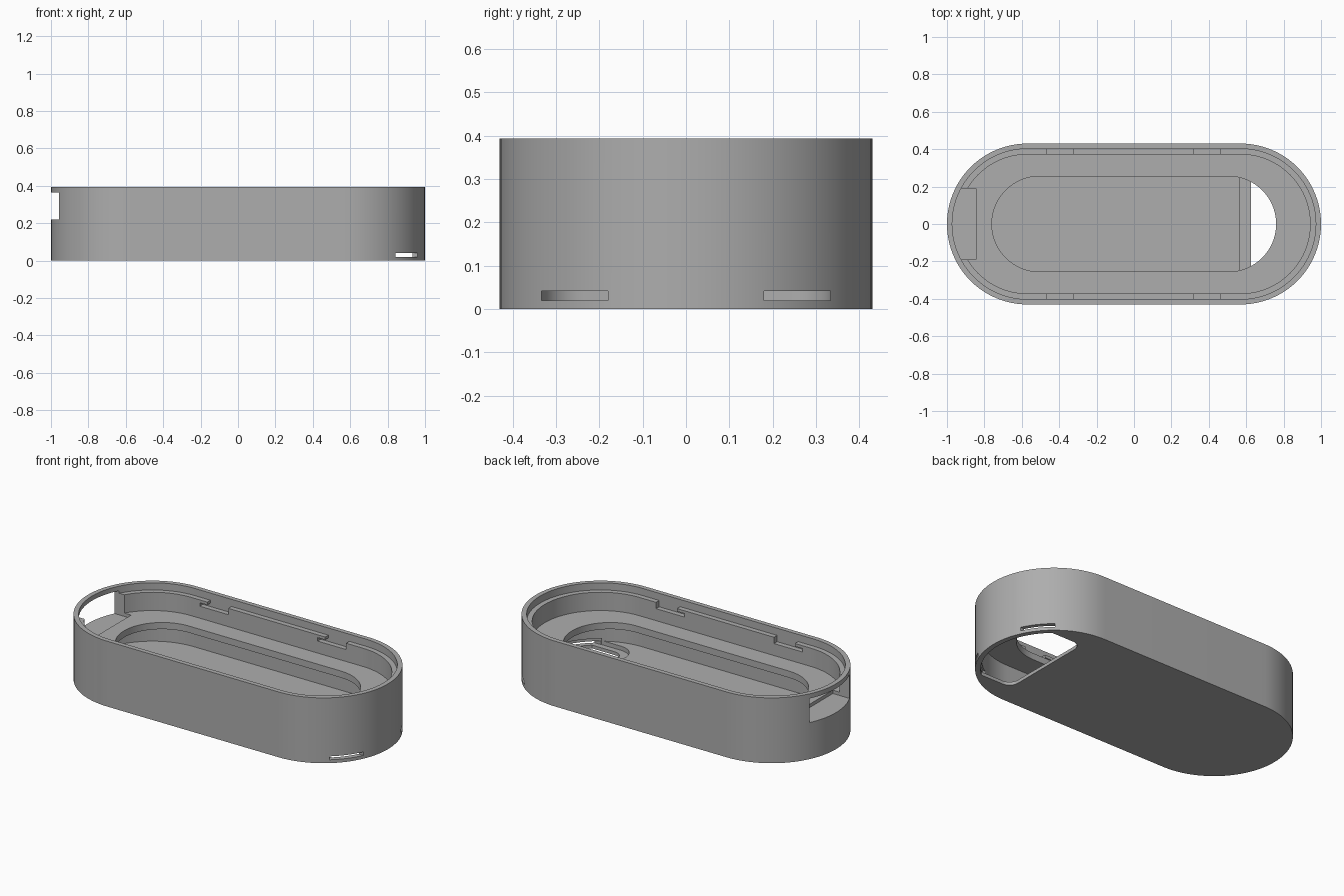
import bpy, bmesh
from math import sin, cos, asin, pi

cube = bpy.data.objects.get("Cube")
if cube:
    bpy.data.objects.remove(cube, do_unlink=True)

grey = bpy.data.materials.new("mid_grey")
grey.use_nodes = True
COLOR = (0.42, 0.42, 0.42, 1)
grey.diffuse_color = COLOR
grey.node_tree.nodes["Principled BSDF"].inputs["Base Color"].default_value = COLOR

END = 0.57      # centre of the rounded ends
HEIGHT = 0.393


def arc(cx, cy, r, start, stop, steps):
    return [(cx + r * cos(start + (stop - start) * i / steps),
             cy + r * sin(start + (stop - start) * i / steps)) for i in range(steps + 1)]


def stadium(r, half=END):
    return arc(half, 0, r, -pi / 2, pi / 2, 48) + arc(-half, 0, r, pi / 2, 3 * pi / 2, 48)


def lid_outline(x0, half_y, corner, r):
    """Straight rear edge with round corners, front edge following the rounded end."""
    a = asin(half_y / r)
    return (arc(END, 0, r, -a, a, 32)
            + arc(x0 + corner, half_y - corner, corner, pi / 2, pi, 10)
            + arc(x0 + corner, corner - half_y, corner, pi, 3 * pi / 2, 10))


def rect(x0, x1, y0, y1):
    return [(x0, y0), (x1, y0), (x1, y1), (x0, y1)]


def prism(name, outline, z0, z1):
    bm = bmesh.new()
    base = bm.faces.new([bm.verts.new((x, y, z0)) for x, y in outline])
    top = bmesh.ops.extrude_face_region(bm, geom=[base])["geom"]
    verts = [g for g in top if isinstance(g, bmesh.types.BMVert)]
    bmesh.ops.translate(bm, vec=(0, 0, z1 - z0), verts=verts)
    bmesh.ops.recalc_face_normals(bm, faces=bm.faces)
    mesh = bpy.data.meshes.new(name)
    bm.to_mesh(mesh)
    bm.free()
    mesh.materials.append(grey)
    obj = bpy.data.objects.new(name, mesh)
    bpy.context.collection.objects.link(obj)
    return obj


housing = prism("housing", stadium(0.43), 0, HEIGHT)

cutters = [
    # Upper tray, rim step, central window and lower compartment
    prism("rim_step_cut", stadium(0.402), 0.35, 0.45),
    prism("tray_cut", stadium(0.372), 0.24, 0.36),
    prism("window_cut", stadium(0.255, 0.505), 0.1, 0.3),
    prism("compartment_cut", stadium(0.395), 0.045, 0.2),
    # Port through the end wall
    prism("port_cut", rect(-1.1, -0.845, -0.19, 0.19), 0.22, 0.365),
    # Hatch in the underside with its recessed seat
    prism("hatch_cut", lid_outline(0.625, 0.3, 0.06, 0.4), -0.1, 0.03),
    prism("hatch_seat_cut", lid_outline(0.565, 0.335, 0.1, 0.405), 0.02, 0.06),
]
for side in (-1, 1):
    # Latch slots in the end wall
    y0, y1 = sorted((side * 0.18, side * 0.333))
    cutters.append(prism("latch_slot_cut", rect(0.8, 1.1, y0, y1), 0.02, 0.041))
    # Bayonet notches in the long walls
    y0, y1 = sorted((side * 0.3, side * 0.402))
    for x in (-0.465, 0.32):
        cutters.append(prism("notch_cut", rect(x, x + 0.14, y0, y1), 0.312, 0.36))
        cutters.append(prism("notch_slide_cut", rect(x - 0.05, x + 0.02, y0, y1), 0.312, 0.333))

for cutter in cutters:
    cutter.hide_render = True
    mod = housing.modifiers.new(cutter.name, "BOOLEAN")
    mod.operation = "DIFFERENCE"
    mod.solver = "EXACT"
    mod.object = cutter

# Bake the cuts and remove the cutters
bpy.context.view_layer.update()
graph = bpy.context.evaluated_depsgraph_get()
mesh = bpy.data.meshes.new_from_object(housing.evaluated_get(graph))
housing.modifiers.clear()
housing.data = mesh
for cutter in cutters:
    bpy.data.objects.remove(cutter, do_unlink=True)

bpy.ops.object.select_all(action="DESELECT")
housing.select_set(True)
bpy.context.view_layer.objects.active = housing
bpy.ops.object.shade_smooth_by_angle(angle=pi / 6)
